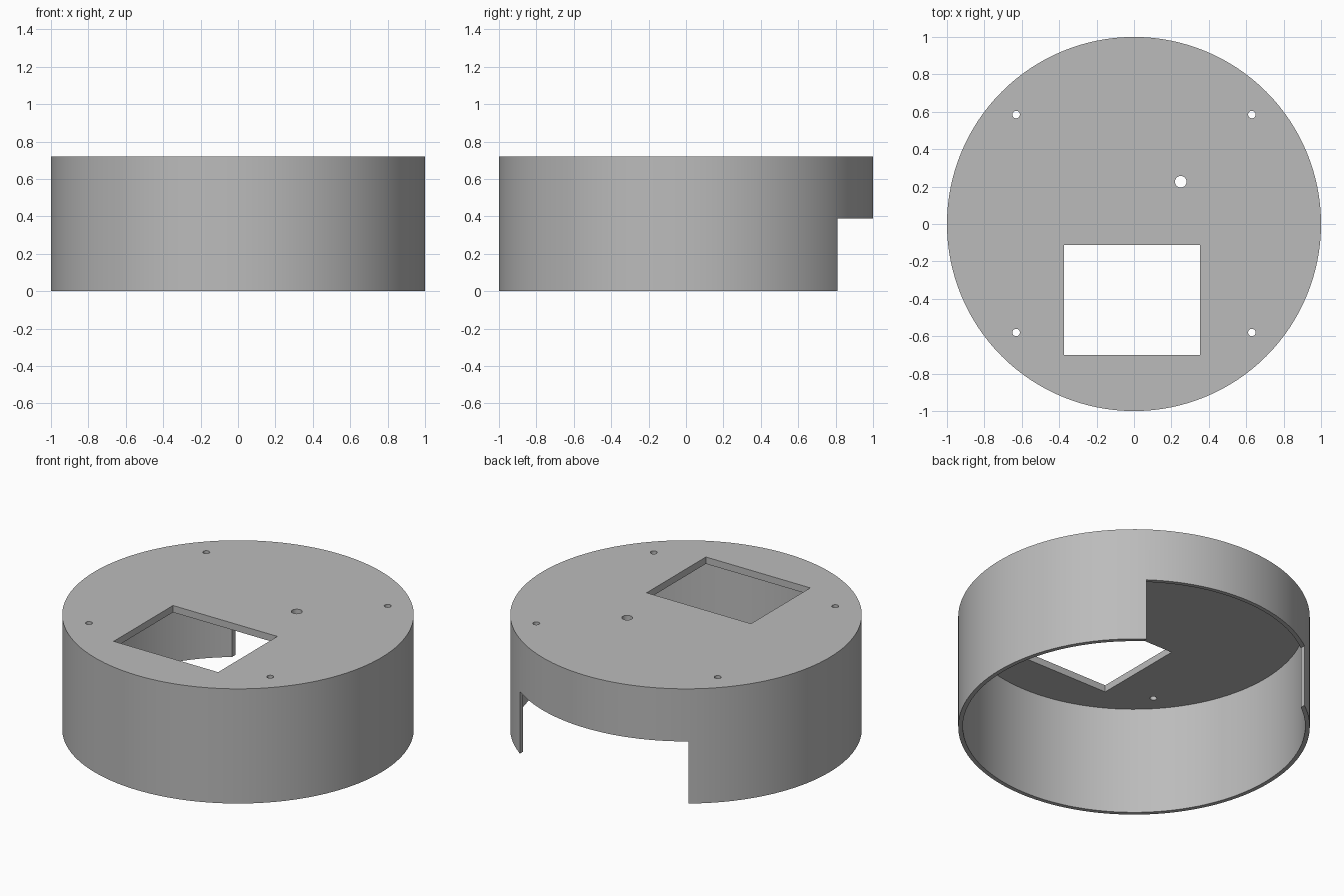
import bpy
import math

HEIGHT = 0.72
WALL = 0.026
PLATE = 0.043
SEGMENTS = 128

default = bpy.data.objects.get("Cube")
if default:
    bpy.data.objects.remove(default, do_unlink=True)

grey = bpy.data.materials.new("plain grey")
grey.use_nodes = True
colour = (0.5, 0.5, 0.5, 1)
grey.diffuse_color = colour
grey.node_tree.nodes["Principled BSDF"].inputs["Base Color"].default_value = colour


def cylinder(name, radius, low, high, x=0, y=0, sides=SEGMENTS):
    bpy.ops.mesh.primitive_cylinder_add(
        vertices=sides, radius=radius, depth=high - low,
        location=(x, y, (low + high) / 2))
    obj = bpy.context.object
    obj.name = name
    return obj


def box(name, low, high):
    centre = [(a + b) / 2 for a, b in zip(low, high)]
    bpy.ops.mesh.primitive_cube_add(size=1, location=centre)
    obj = bpy.context.object
    obj.name = name
    obj.scale = [b - a for a, b in zip(low, high)]
    bpy.ops.object.transform_apply(location=False, rotation=False, scale=True)
    return obj


def cut(target, cutter):
    cutter.hide_render = True
    mod = target.modifiers.new(cutter.name, "BOOLEAN")
    mod.operation = "DIFFERENCE"
    mod.solver = "EXACT"
    mod.object = cutter
    bpy.ops.object.select_all(action="DESELECT")
    target.select_set(True)
    bpy.context.view_layer.objects.active = target
    bpy.ops.object.modifier_apply(modifier=mod.name)
    bpy.data.objects.remove(cutter, do_unlink=True)


# Round cover: a drum hollowed from below, closed by the top plate
cover = cylinder("round_cover", 1, 0, HEIGHT)
cover.data.materials.append(grey)
cut(cover, cylinder("hollow", 1 - WALL, -0.1, HEIGHT - PLATE))

# Opening in the back wall
cut(cover, box("back_notch", (-0.586, 0.5, -0.1), (0.586, 1.1, 0.39)))

# Rectangular window in the top plate
cut(cover, box("window", (-0.373, -0.7, 0.6), (0.352, -0.112, 0.8)))

# Four screw holes and one larger cable hole
for x in (-0.63, 0.63):
    for y in (-0.58, 0.585):
        cut(cover, cylinder("screw_hole", 0.02, 0.6, 0.8, x, y, 24))
cut(cover, cylinder("cable_hole", 0.031, 0.6, 0.8, 0.25, 0.226, 32))

# Smooth the curved walls, keep the rims sharp
bpy.ops.object.select_all(action="DESELECT")
cover.select_set(True)
bpy.context.view_layer.objects.active = cover
bpy.ops.object.shade_smooth_by_angle(angle=math.radians(30))
